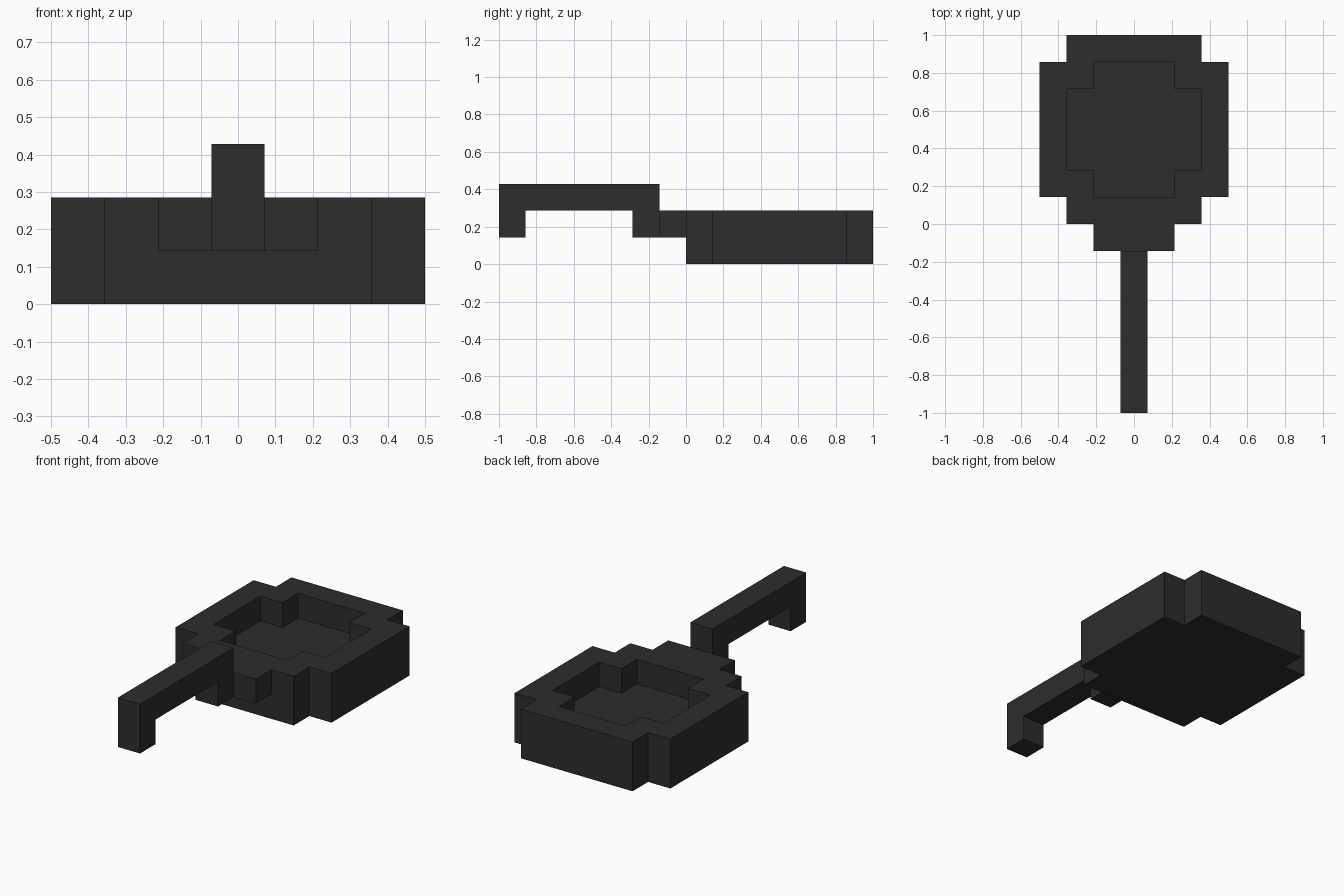
import bpy, bmesh

if "Cube" in bpy.data.objects:
    bpy.data.objects.remove(bpy.data.objects["Cube"])

U = 1 / 7  # one block

iron = bpy.data.materials.new("dark iron")
iron.diffuse_color = (0.026, 0.026, 0.026, 1)
iron.use_nodes = True
iron.node_tree.nodes["Principled BSDF"].inputs["Base Color"].default_value = iron.diffuse_color


def finish(name, bm):
    bmesh.ops.recalc_face_normals(bm, faces=bm.faces[:])
    mesh = bpy.data.meshes.new(name)
    bm.to_mesh(mesh)
    bm.free()
    mesh.materials.append(iron)
    obj = bpy.data.objects.new(name, mesh)
    bpy.context.collection.objects.link(obj)
    return obj


def skin(name, loops):
    """Join equal-length loops of block coordinates and cap both ends."""
    bm = bmesh.new()
    rings = [[bm.verts.new([c * U for c in p]) for p in loop] for loop in loops]
    for a, b in zip(rings, rings[1:]):
        for i in range(len(a)):
            j = (i + 1) % len(a)
            bm.faces.new((a[i], a[j], b[j], b[i]))
    bm.faces.new(rings[0])
    bm.faces.new(rings[-1])
    return finish(name, bm)


def notched(r, z):
    """Square of half-width r with one block cut from each corner."""
    s = r - 1
    pts = []
    x, y = 1, 0
    for _ in range(4):
        for a, b in ((r, s), (s, s), (s, r)):
            pts.append((a * x - b * y, 3.5 + a * y + b * x, z))
        x, y = -y, x
    return pts


# Pan: outer wall, rim, inner wall and recessed floor
skin("pan", [notched(3.5, 0), notched(3.5, 2), notched(2.5, 2), notched(2.5, 1)])

# Wide bracket joining the handle to the pan
bracket = [(-1, 1), (0, 1), (0, 2), (-1, 2)]
skin("handle_bracket", [[(x, y, z) for y, z in bracket] for x in (-1.5, 1.5)])

# Handle: raised bar with a post at the pan and a drop at the tip
side = [(-7, 1), (-6, 1), (-6, 2), (-2, 2), (-2, 1), (-1, 1), (-1, 3), (-7, 3)]
skin("handle", [[(x, y, z) for y, z in side] for x in (-0.5, 0.5)])
